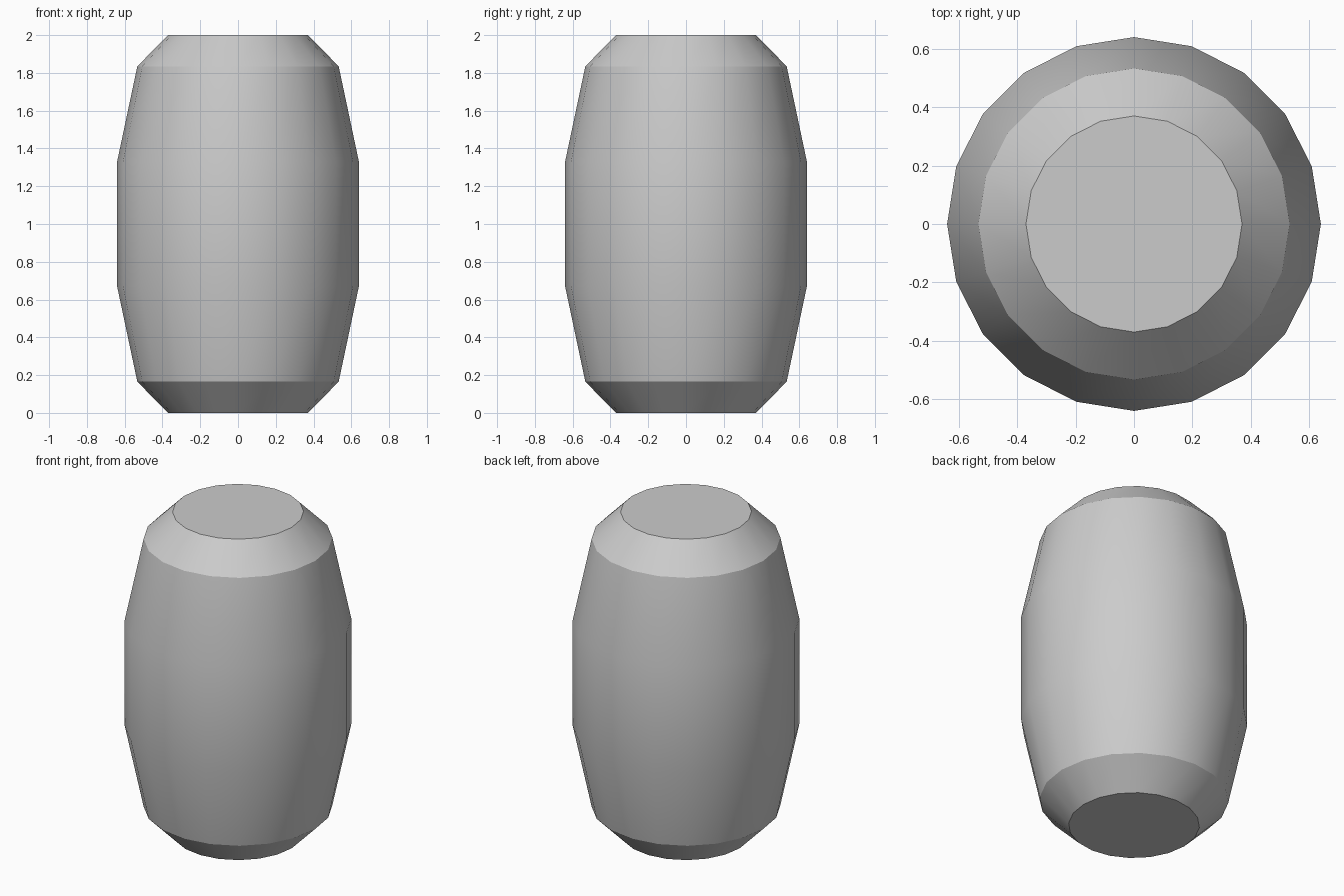
import bpy, bmesh
from math import cos, sin, tau, radians

cube = bpy.data.objects.get("Cube")
if cube:
    bpy.data.objects.remove(cube, do_unlink=True)

SIDES = 20
# Lower half of the barrel profile (radius, height), mirrored about mid height
lower = [(0.37, 0.0), (0.533, 0.165), (0.64, 0.67)]
profile = lower + [(r, 2.0 - z) for r, z in reversed(lower)]

grey = bpy.data.materials.new("plain grey")
grey.use_nodes = True
colour = (0.6, 0.6, 0.6, 1.0)
grey.diffuse_color = colour
grey.node_tree.nodes["Principled BSDF"].inputs["Base Color"].default_value = colour

# Barrel body: rings joined by quads, closed with flat caps
bm = bmesh.new()
rings = [[bm.verts.new((r * cos(tau * i / SIDES), r * sin(tau * i / SIDES), z))
          for i in range(SIDES)] for r, z in profile]
for low, high in zip(rings, rings[1:]):
    for i in range(SIDES):
        j = (i + 1) % SIDES
        bm.faces.new((low[i], low[j], high[j], high[i]))
bm.faces.new(rings[0][::-1])
bm.faces.new(rings[-1])

mesh = bpy.data.meshes.new("barrel")
bm.to_mesh(mesh)
bm.free()
mesh.materials.append(grey)
barrel = bpy.data.objects.new("barrel", mesh)
bpy.context.collection.objects.link(barrel)

# Smooth staves, crisp chamfer and cap edges
bpy.ops.object.select_all(action='DESELECT')
barrel.select_set(True)
bpy.context.view_layer.objects.active = barrel
bpy.ops.object.shade_smooth_by_angle(angle=radians(30))
